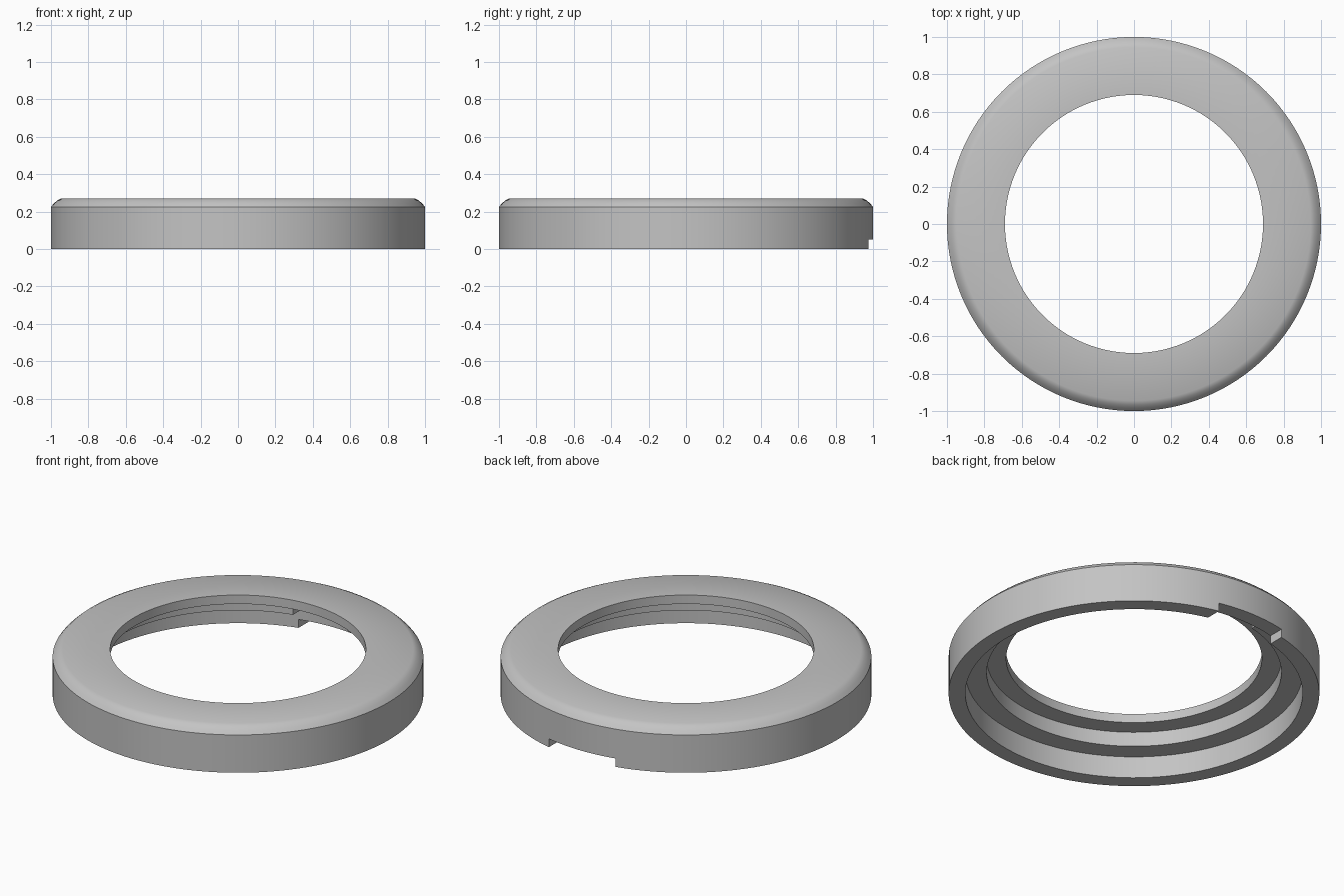
import bpy
import bmesh
import math
from mathutils import Matrix, Vector

cube = bpy.data.objects.get("Cube")
if cube:
    bpy.data.objects.remove(cube, do_unlink=True)

# Single grey material
grey = bpy.data.materials.new("plain grey")
grey.use_nodes = True
colour = (0.55, 0.55, 0.55, 1.0)
grey.diffuse_color = colour
grey.node_tree.nodes["Principled BSDF"].inputs["Base Color"].default_value = colour


def add_object(name, bm):
    bmesh.ops.recalc_face_normals(bm, faces=bm.faces)
    mesh = bpy.data.meshes.new(name)
    bm.to_mesh(mesh)
    bm.free()
    mesh.materials.append(grey)
    obj = bpy.data.objects.new(name, mesh)
    bpy.context.collection.objects.link(obj)
    return obj


def lathe(name, profile, steps=128):
    """Revolve a closed (radius, height) profile around z."""
    bm = bmesh.new()
    rings = []
    for i in range(steps):
        a = 2 * math.pi * i / steps
        rings.append([bm.verts.new((r * math.cos(a), r * math.sin(a), z))
                      for r, z in profile])
    count = len(profile)
    for i in range(steps):
        a, b = rings[i], rings[(i + 1) % steps]
        for j in range(count):
            k = (j + 1) % count
            bm.faces.new((a[j], b[j], b[k], a[k]))
    return add_object(name, bm)


def cut_box(target, name, low, high):
    """Cut an axis-aligned box out of the target."""
    low, high = Vector(low), Vector(high)
    bm = bmesh.new()
    matrix = Matrix.Translation((low + high) / 2) @ Matrix.Diagonal((*(high - low), 1))
    bmesh.ops.create_cube(bm, size=1, matrix=matrix)
    cutter = add_object(name, bm)
    cutter.hide_render = True
    mod = target.modifiers.new(name, 'BOOLEAN')
    mod.operation = 'DIFFERENCE'
    mod.solver = 'EXACT'
    mod.object = cutter
    bpy.context.view_layer.objects.active = target
    bpy.ops.object.modifier_apply(modifier=mod.name)
    bpy.data.objects.remove(cutter, do_unlink=True)


# Ring body: outer wall, rounded top edge, top lip and two inner steps
ring = lathe("retaining_ring", [
    (0.91, 0.0), (1.0, 0.0), (1.0, 0.225), (0.985, 0.243),
    (0.967, 0.259), (0.945, 0.27), (0.69, 0.27), (0.69, 0.217),
    (0.795, 0.217), (0.795, 0.13), (0.91, 0.13),
])

# Notch through the bottom of the back wall
cut_box(ring, "rim_notch", (-0.22, 0.7, -0.1), (0.22, 1.1, 0.05))
# Matching pocket in the inner step
cut_box(ring, "step_pocket", (-0.18, 0.6, 0.1), (0.18, 0.885, 0.205))

# Smooth round walls, sharp edges
bpy.ops.object.select_all(action='DESELECT')
ring.select_set(True)
bpy.context.view_layer.objects.active = ring
bpy.ops.object.shade_smooth_by_angle(angle=math.radians(28))
